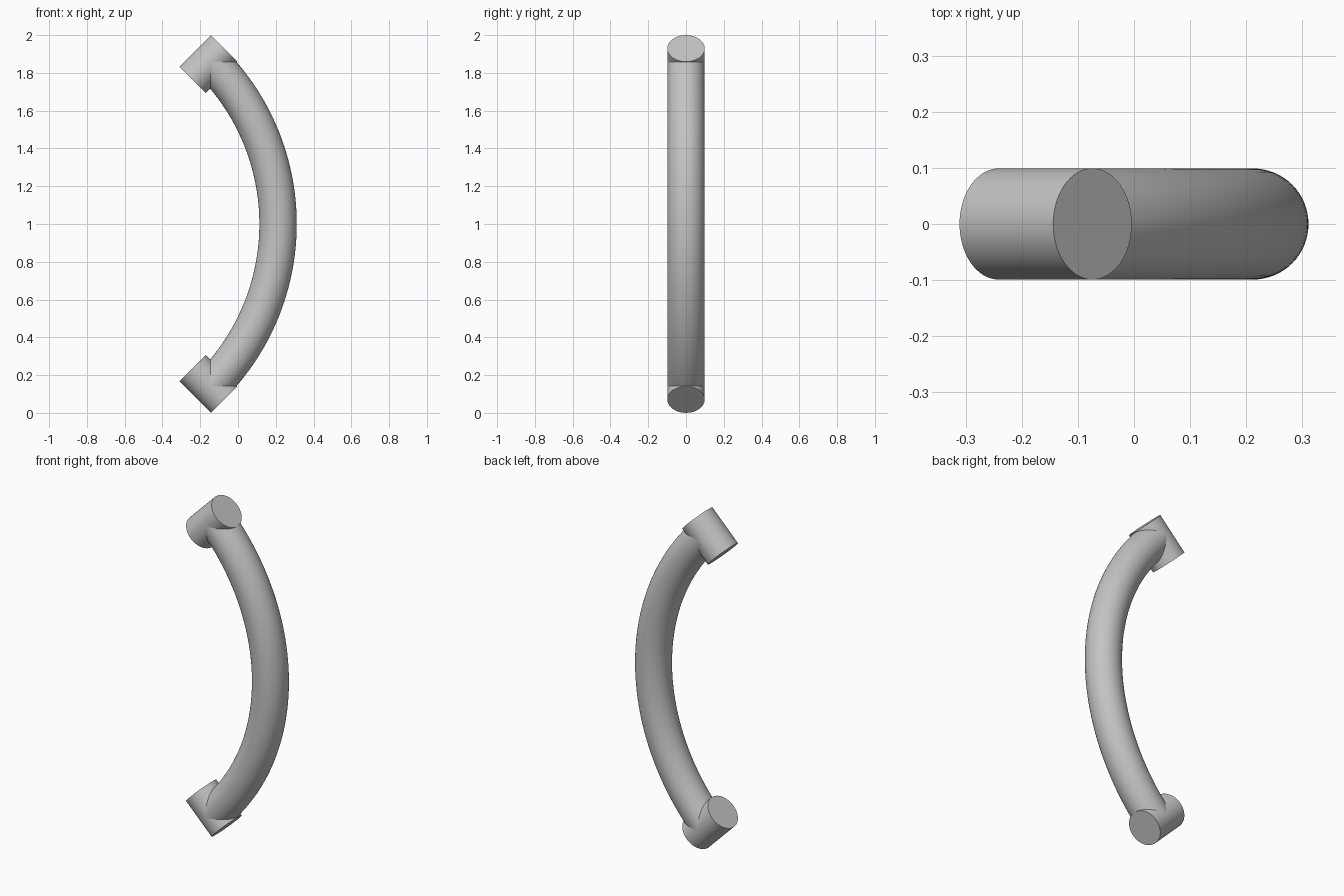
import bpy
import bmesh
from math import pi, sin, cos
from mathutils import Matrix, Vector

cube = bpy.data.objects.get("Cube")
if cube:
    bpy.data.objects.remove(cube, do_unlink=True)

TUBE_RADIUS = 0.099
ARC_RADIUS = 1.2155
ARC_CENTER = Vector((-1.0035, 0, 1))
INNER_END = 1.0785
OUTER_END = ARC_RADIUS + TUBE_RADIUS
SIDES = 64
ARC_STEPS = 64

gray = bpy.data.materials.new("plain gray")
gray.use_nodes = True
color = (0.55, 0.55, 0.55, 1)
gray.diffuse_color = color
gray.node_tree.nodes["Principled BSDF"].inputs["Base Color"].default_value = color


def radial(angle):
    """Unit vector pointing outward from the arc centre."""
    return Vector((cos(angle), 0, sin(angle)))


def finish(bm, name):
    bmesh.ops.recalc_face_normals(bm, faces=bm.faces)
    mesh = bpy.data.meshes.new(name)
    bm.to_mesh(mesh)
    bm.free()
    mesh.materials.append(gray)
    obj = bpy.data.objects.new(name, mesh)
    bpy.context.collection.objects.link(obj)
    bpy.ops.object.select_all(action="DESELECT")
    obj.select_set(True)
    bpy.context.view_layer.objects.active = obj
    bpy.ops.object.shade_smooth_by_angle(angle=pi / 6)
    return obj


# Curved bar: a round section swept through a quarter turn
bm = bmesh.new()
rings = []
for i in range(ARC_STEPS + 1):
    out = radial(-pi / 4 + pi / 2 * i / ARC_STEPS)
    ring = []
    for j in range(SIDES):
        t = 2 * pi * j / SIDES
        point = ARC_CENTER + out * (ARC_RADIUS + TUBE_RADIUS * cos(t))
        point.y = TUBE_RADIUS * sin(t)
        ring.append(bm.verts.new(point))
    rings.append(ring)
for a, b in zip(rings, rings[1:]):
    for j in range(SIDES):
        k = (j + 1) % SIDES
        bm.faces.new((a[j], a[k], b[k], b[j]))
bm.faces.new(rings[0])
bm.faces.new(rings[-1])
finish(bm, "curved_bar")

# End cylinders: set across the bar ends, pointing along the arc radius
for name, angle in (("upper_end_cylinder", pi / 4), ("lower_end_cylinder", -pi / 4)):
    out = radial(angle)
    middle = ARC_CENTER + out * (INNER_END + OUTER_END) / 2
    turn = out.to_track_quat("Z", "Y").to_matrix().to_4x4()
    bm = bmesh.new()
    bmesh.ops.create_cone(
        bm, cap_ends=True, segments=SIDES,
        radius1=TUBE_RADIUS, radius2=TUBE_RADIUS,
        depth=OUTER_END - INNER_END,
        matrix=Matrix.Translation(middle) @ turn)
    finish(bm, name)
